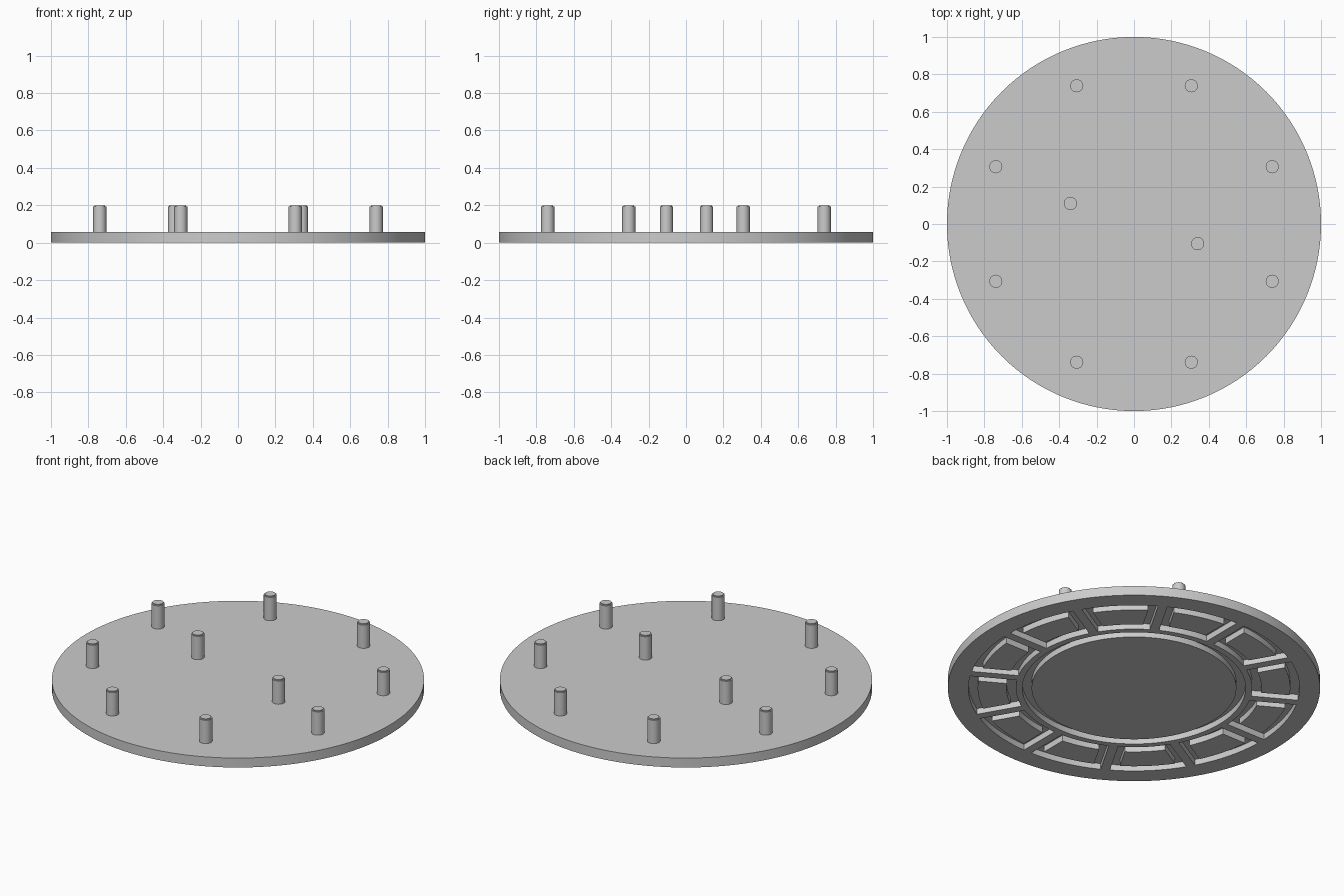
import bpy, bmesh
from math import sin, cos, asin, pi, radians

cube = bpy.data.objects.get("Cube")
if cube:
    bpy.data.objects.remove(cube, do_unlink=True)

THICK, DEPTH, PEG_TOP = 0.056, 0.035, 0.2
SECTORS = 12

grey = bpy.data.materials.new("plain_grey")
grey.use_nodes = True
colour = (0.6, 0.6, 0.6, 1)
grey.diffuse_color = colour
grey.node_tree.nodes["Principled BSDF"].inputs["Base Color"].default_value = colour


def make_object(name, bm):
    bmesh.ops.recalc_face_normals(bm, faces=bm.faces)
    mesh = bpy.data.meshes.new(name)
    bm.to_mesh(mesh)
    bm.free()
    mesh.materials.append(grey)
    obj = bpy.data.objects.new(name, mesh)
    bpy.context.collection.objects.link(obj)
    return obj


def activate(obj):
    bpy.ops.object.select_all(action='DESELECT')
    obj.select_set(True)
    bpy.context.view_layer.objects.active = obj


def polar(r, a):
    return r * cos(a), r * sin(a)


def circle(r, n=128):
    return [polar(r, 2 * pi * i / n) for i in range(n)]


def sector(mid, r0, r1, gap, n=8):
    """Sector outline whose straight sides run parallel to the spokes."""
    points = []
    for r, way in ((r0, 1), (r1, -1)):
        half = pi / SECTORS - asin(gap / r)
        points += [polar(r, mid + way * half * (2 * i / n - 1)) for i in range(n + 1)]
    return points


def add_groove(bm, outer, inner):
    """Closed band between two outlines, reaching up into the disc."""
    loops = [[bm.verts.new((x, y, z)) for x, y in pts]
             for pts, z in ((outer, -0.02), (outer, DEPTH), (inner, DEPTH), (inner, -0.02))]
    n = len(outer)
    for k in range(4):
        a, b = loops[k], loops[(k + 1) % 4]
        for i in range(n):
            j = (i + 1) % n
            bm.faces.new((a[i], a[j], b[j], b[i]))


# Round base disc
bm = bmesh.new()
bottom = bm.faces.new([bm.verts.new((x, y, 0)) for x, y in circle(1)])
top = bmesh.ops.extrude_face_region(bm, geom=[bottom])
bmesh.ops.translate(bm, vec=(0, 0, THICK),
                    verts=[v for v in top["geom"] if isinstance(v, bmesh.types.BMVert)])
if not bottom.is_valid or len([f for f in bm.faces if len(f.verts) > 4]) < 2:
    bm.faces.new([e for e in bm.verts if e.co.z < THICK / 2])
disc = make_object("base_disc", bm)

# Grooves in the underside: a central ring and twelve framed panels
bm = bmesh.new()
add_groove(bm, circle(0.6), circle(0.55))
for k in range(SECTORS):
    mid = 2 * pi * (k + 0.5) / SECTORS
    add_groove(bm, sector(mid, 0.635, 0.89, 0.025), sector(mid, 0.685, 0.84, 0.07))
cutter = make_object("groove_cutter", bm)
cutter.hide_render = True

cut = disc.modifiers.new("grooves", 'BOOLEAN')
cut.operation = 'DIFFERENCE'
cut.solver = 'EXACT'
cut.object = cutter
activate(disc)
bpy.ops.object.modifier_apply(modifier=cut.name)
bpy.data.objects.remove(cutter, do_unlink=True)
bpy.ops.object.shade_smooth_by_angle(angle=radians(30))

# Pegs: eight in an outer circle and a pair near the middle
spots = [polar(0.8, radians(22.5 + 45 * k)) for k in range(8)]
spots += [(-0.34, 0.11), (0.34, -0.105)]
for i, (x, y) in enumerate(spots):
    bm = bmesh.new()
    height = PEG_TOP - THICK + 0.005
    bmesh.ops.create_cone(bm, cap_ends=True, segments=24, radius1=0.035, radius2=0.035, depth=height)
    rim = [e for e in bm.edges if all(v.co.z > 0 for v in e.verts)]
    bmesh.ops.bevel(bm, geom=rim, offset=0.006, segments=2, affect='EDGES')
    bmesh.ops.translate(bm, verts=bm.verts, vec=(x, y, PEG_TOP - height / 2))
    peg = make_object(f"peg_{i + 1}", bm)
    activate(peg)
    bpy.ops.object.shade_smooth_by_angle(angle=radians(30))
